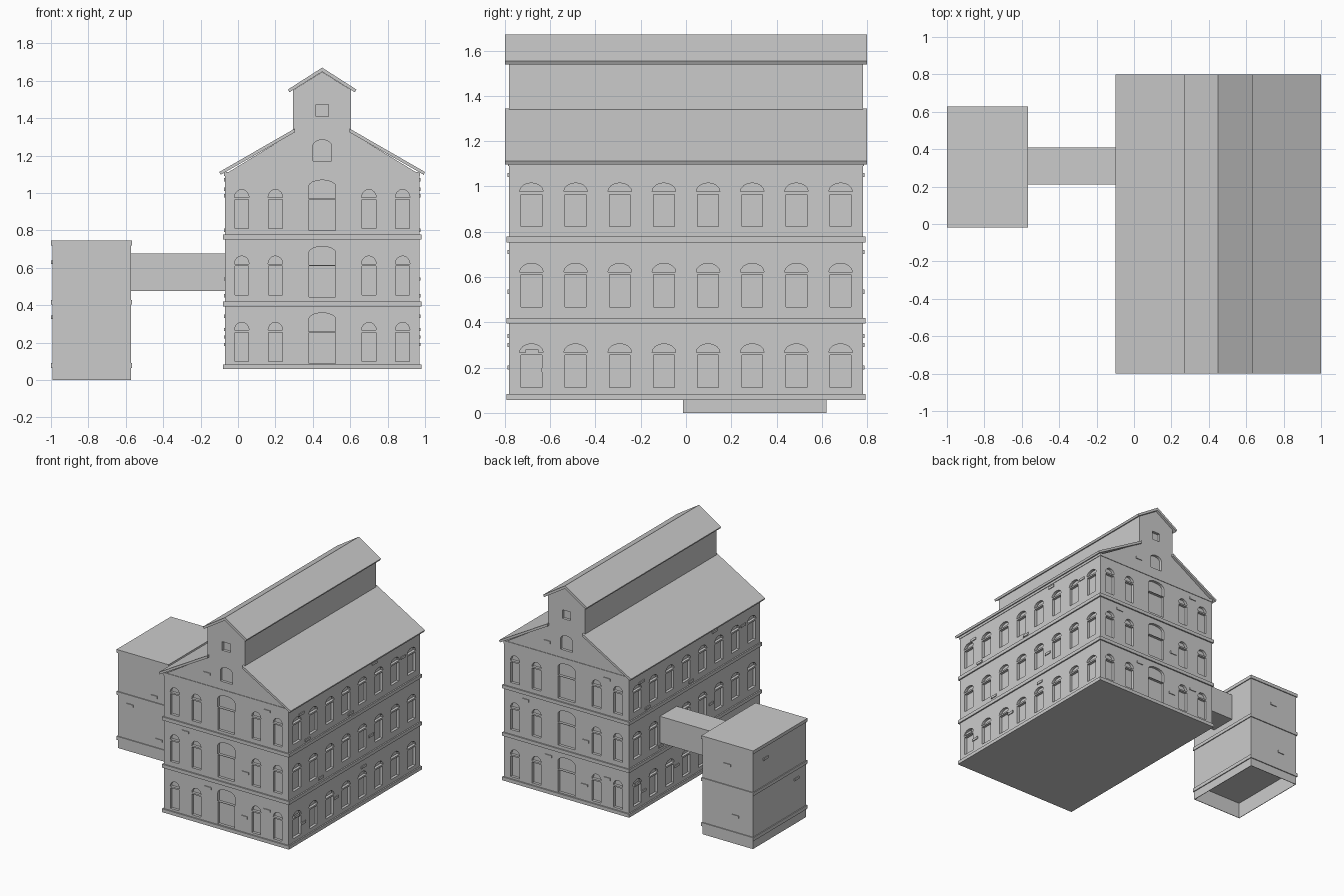
import bpy, bmesh, math

cube = bpy.data.objects.get("Cube")
if cube:
    bpy.data.objects.remove(cube, do_unlink=True)

grey = bpy.data.materials.new("plain_grey")
grey.use_nodes = True
grey.diffuse_color = (0.6, 0.6, 0.6, 1)
grey.node_tree.nodes["Principled BSDF"].inputs["Base Color"].default_value = (0.6, 0.6, 0.6, 1)

MID = 0.45                     # centre line of the main house
WEST, EAST, DEPTH = -0.07, 0.97, 0.782
RECESS = 0.02


def prism(bm, pts, axis, a, b):
    """Extrude a (u, z) outline along x or y from a to b."""
    def at(d, u, z):
        return (d, u, z) if axis == "x" else (u, d, z)
    rings = [[bm.verts.new(at(d, u, z)) for u, z in pts] for d in (a, b)]
    n = len(pts)
    bm.faces.new(rings[0])
    bm.faces.new(rings[1][::-1])
    for i in range(n):
        j = (i + 1) % n
        bm.faces.new((rings[0][j], rings[0][i], rings[1][i], rings[1][j]))


def rect(u0, u1, z0, z1):
    return [(u0, z0), (u1, z0), (u1, z1), (u0, z1)]


def box(bm, x0, x1, y0, y1, z0, z1):
    prism(bm, rect(x0, x1, z0, z1), "y", y0, y1)


def arch(c, w, z0, side, rise, steps=8):
    """Outline with a straight foot and a curved head."""
    pts = [(c - w / 2, z0), (c + w / 2, z0)] if side else []
    for i in range(steps + 1):
        t = math.pi * i / steps
        pts.append((c + w / 2 * math.cos(t), z0 + side + rise * math.sin(t)))
    return pts


def finish(name, bm):
    bmesh.ops.recalc_face_normals(bm, faces=bm.faces)
    mesh = bpy.data.meshes.new(name)
    bm.to_mesh(mesh)
    bm.free()
    mesh.materials.append(grey)
    obj = bpy.data.objects.new(name, mesh)
    bpy.context.collection.objects.link(obj)
    return obj


def carve(target, cutter):
    cutter.hide_render = True
    mod = target.modifiers.new("carve", "BOOLEAN")
    mod.operation, mod.solver, mod.object = "DIFFERENCE", "EXACT", cutter
    bpy.context.view_layer.objects.active = target
    bpy.ops.object.modifier_apply(modifier=mod.name)
    bpy.data.objects.remove(cutter, do_unlink=True)


# main house with gable and raised monitor in one outline
half = [(0.52, 0.06), (0.52, 1.1), (0.155, 1.322), (0.155, 1.55)]
outline = [(MID + u, z) for u, z in half] + [(MID, 1.647)]
outline += [(MID - u, z) for u, z in reversed(half)]
bm = bmesh.new()
prism(bm, outline, "y", -DEPTH, DEPTH)
house = finish("main_house", bm)

# recessed windows on all four walls
bm = bmesh.new()


def cut(pts, axis, wall):
    s = 1 if wall > MID * (axis == "x") else -1
    prism(bm, pts, axis, wall - s * RECESS, wall + s * 0.05)


for floor in (0.10, 0.455, 0.81):
    top = floor + 0.155
    for wall in (-DEPTH, DEPTH):
        for off in (-0.43, -0.25, 0.25, 0.43):
            c = MID + off
            cut(rect(c - 0.037, c + 0.037, floor, top), "y", wall)
            cut(arch(c, 0.078, top + 0.011, 0, 0.042), "y", wall)
        cut(rect(MID - 0.07, MID + 0.07, floor - 0.012, top), "y", wall)
        cut(arch(MID, 0.145, top + 0.004, 0.065, 0.035), "y", wall)
    for wall in (WEST, EAST):
        for i in range(8):
            c = (i - 3.5) * 0.195
            cut(rect(c - 0.046, c + 0.046, floor + 0.013, top), "x", wall)
            cut(arch(c, 0.104, top + 0.012, 0, 0.038), "x", wall)
for wall in (-DEPTH, DEPTH):
    cut(arch(MID, 0.1, 1.172, 0.08, 0.032), "y", wall)
    cut(rect(MID - 0.034, MID + 0.034, 1.408, 1.473), "y", wall)
carve(house, finish("window_cutter", bm))

# string courses around each floor
bm = bmesh.new()
for z in (0.058, 0.394, 0.752):
    box(bm, WEST - 0.01, EAST + 0.01, -DEPTH - 0.01, DEPTH + 0.01, z, z + 0.026)
box(bm, WEST - 0.004, EAST + 0.004, -DEPTH - 0.004, DEPTH + 0.004, 1.09, 1.112)
finish("house_string_courses", bm)

# lower roof slopes
bm = bmesh.new()
for s in (-1, 1):
    slope = [(0.55, 1.112), (0.145, 1.345), (0.145, 1.325), (0.543, 1.097)]
    prism(bm, [(MID + s * u, z) for u, z in slope], "y", -0.8, 0.8)
finish("lower_roof", bm)

# ridge roof over the monitor
bm = bmesh.new()
ridge = [(-0.183, 1.553), (0, 1.67), (0.183, 1.553),
         (0.175, 1.538), (0, 1.648), (-0.175, 1.538)]
prism(bm, [(MID + u, z) for u, z in ridge], "y", -0.8, 0.8)
finish("ridge_roof", bm)

# annex tower, hollow underneath
AX0, AX1, AY0, AY1 = -0.993, -0.573, -0.013, 0.62
bm = bmesh.new()
box(bm, AX0, AX1, AY0, AY1, 0, 0.74)
annex = finish("annex", bm)
bm = bmesh.new()
box(bm, AX0 + 0.004, AX1 - 0.004, AY0 + 0.004, AY1 - 0.004, -0.1, 0.12)
carve(annex, finish("annex_cutter", bm))

# annex bands, the lowest one as four strips around the hollow base
bm = bmesh.new()
for z in (0.403, 0.72):
    box(bm, AX0 - 0.007, AX1 + 0.007, AY0 - 0.007, AY1 + 0.007, z, z + 0.025)
for x in (AX0 - 0.007, AX1):
    box(bm, x, x + 0.007, AY0 - 0.007, AY1 + 0.007, 0.063, 0.09)
for y in (AY0 - 0.007, AY1):
    box(bm, AX0, AX1, y, y + 0.007, 0.063, 0.09)
finish("annex_bands", bm)

# covered bridge
bm = bmesh.new()
box(bm, AX1 - 0.005, WEST + 0.005, 0.21, 0.41, 0.475, 0.675)
finish("bridge", bm)

# loose bricks standing slightly proud of the walls
bm = bmesh.new()


def bricks(axis, wall, spots):
    for u, z in spots:
        prism(bm, rect(u - 0.028, u + 0.028, z - 0.009, z + 0.009), axis, wall - 0.006, wall + 0.006)


side = [(-0.63, 1.02), (0.24, 1.07), (0.58, 0.985), (-0.56, 0.8), (-0.045, 0.8), (0.2, 0.54),
        (-0.4, 0.45), (0.11, 0.34), (-0.68, 0.27), (-0.215, 0.23), (-0.61, 0.19)]
gable = [(-0.16, 1.2), (0.34, 1.05), (-0.34, 0.71), (0.16, 0.535),
         (-0.15, 0.34), (0.34, 0.3), (0.15, 0.2)]
bricks("x", EAST, side)
bricks("x", WEST, [(-y, z) for y, z in side])
bricks("y", -DEPTH, [(MID + u, z) for u, z in gable])
bricks("y", DEPTH, [(MID - u, z) for u, z in gable])
bricks("y", AY0, [(-0.69, 0.47), (-0.89, 0.35), (-0.65, 0.15)])
bricks("y", AY1, [(-0.78, 0.58), (-0.85, 0.21)])
bricks("x", AX0, [(0.47, 0.63), (0.1, 0.335)])
bricks("x", AX1, [(0.31, 0.63)])
finish("loose_bricks", bm)
